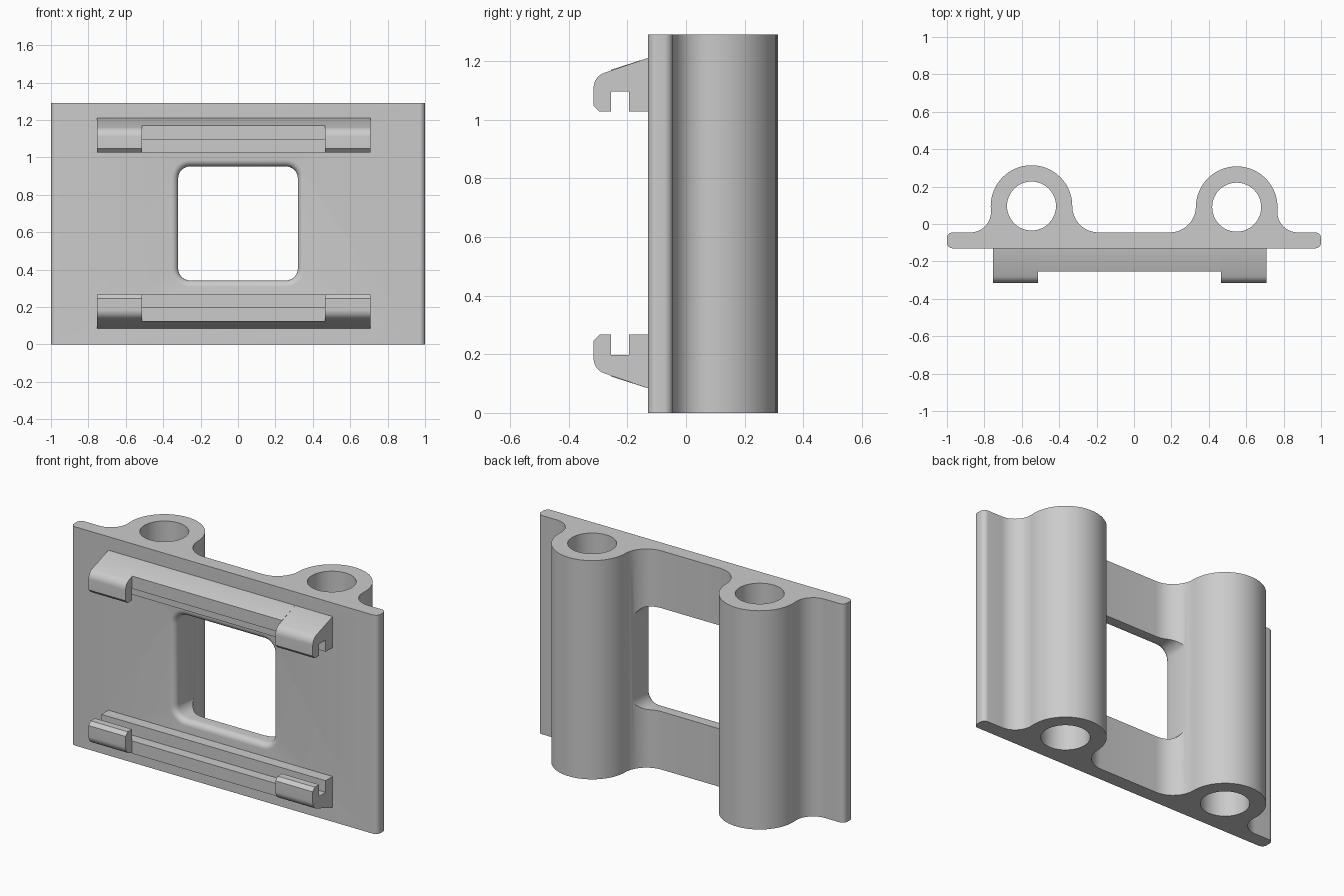
import bpy, bmesh
from math import pi, cos, sin, sqrt, atan2, radians

if "Cube" in bpy.data.objects:
    bpy.data.objects.remove(bpy.data.objects["Cube"])

HEIGHT = 1.29
FRONT, BACK = -0.13, -0.045          # faces of the plate
TUBE_R, BORE_R = 0.218, 0.131
TUBES = [(-0.548, 0.096), (0.549, 0.09)]

grey = bpy.data.materials.new("light_grey")
grey.use_nodes = True
grey.diffuse_color = (0.6, 0.6, 0.6, 1)
grey.node_tree.nodes["Principled BSDF"].inputs["Base Color"].default_value = (0.6, 0.6, 0.6, 1)


def arc(cx, cy, r, a0, a1, n):
    return [(cx + r * cos(a0 + (a1 - a0) * i / n), cy + r * sin(a0 + (a1 - a0) * i / n))
            for i in range(n + 1)]


def loft(name, rings):
    """Closed solid through a list of rings of 3D points."""
    bm = bmesh.new()
    loops = [[bm.verts.new(p) for p in ring] for ring in rings]
    n = len(loops[0])
    for a, b in zip(loops, loops[1:]):
        for i in range(n):
            bm.faces.new((a[i], a[(i + 1) % n], b[(i + 1) % n], b[i]))
    bm.faces.new(loops[0])
    bm.faces.new(loops[-1])
    bmesh.ops.recalc_face_normals(bm, faces=bm.faces)
    mesh = bpy.data.meshes.new(name)
    bm.to_mesh(mesh)
    bm.free()
    mesh.materials.append(grey)
    obj = bpy.data.objects.new(name, mesh)
    bpy.context.collection.objects.link(obj)
    return obj


def cut(target, cutter):
    mod = target.modifiers.new("cut", 'BOOLEAN')
    mod.operation, mod.solver, mod.object = 'DIFFERENCE', 'EXACT', cutter
    bpy.context.view_layer.objects.active = target
    bpy.ops.object.modifier_apply(modifier=mod.name)
    bpy.data.objects.remove(cutter)


def smooth(obj):
    bpy.ops.object.select_all(action='DESELECT')
    obj.select_set(True)
    bpy.context.view_layer.objects.active = obj
    bpy.ops.object.shade_smooth_by_angle(angle=radians(30))


def tube_bump(cx, cy, r_right, r_left):
    """Outline of one tube, from right to left, blended into the plate by two fillets."""
    def fillet(r, side):
        fy = BACK + r
        dx = sqrt((TUBE_R + r) ** 2 - (fy - cy) ** 2)
        return cx + side * dx, fy, atan2(fy - cy, dx)
    rx, ry, ra = fillet(r_right, 1)
    lx, ly, la = fillet(r_left, -1)
    return (arc(rx, ry, r_right, 1.5 * pi, pi + ra, 12)
            + arc(cx, cy, TUBE_R, ra, pi - la, 40)[1:-1]
            + arc(lx, ly, r_left, -la, -pi / 2, 12))


# Plate and tubes as one extruded outline
edge = 0.03
outline = (arc(-1 + edge, FRONT + edge, edge, pi, 1.5 * pi, 6)
           + arc(1 - edge, FRONT + edge, edge, 1.5 * pi, 2 * pi, 6)
           + arc(1 - edge, BACK - edge, edge, 0, pi / 2, 6)
           + tube_bump(*TUBES[1], 0.11, 0.14)
           + tube_bump(*TUBES[0], 0.14, 0.11)
           + arc(-1 + edge, BACK - edge, edge, pi / 2, pi, 6))
body = loft("plate_with_tubes", [[(x, y, z) for x, y in outline] for z in (0, HEIGHT)])

# Bores through the tubes
for cx, cy in TUBES:
    circle = arc(cx, cy, BORE_R, 0, 2 * pi, 48)[:-1]
    cut(body, loft("bore_cutter", [[(x, y, z) for x, y in circle] for z in (-0.1, HEIGHT + 0.1)]))


# Window with rounded corners and a rounded front rim
def window_ring(y, grow):
    r, w, h, zc = 0.065 + grow, 0.32 + grow, 0.305 + grow, 0.647
    pts = []
    for k, (sx, sz) in enumerate([(1, 1), (-1, 1), (-1, -1), (1, -1)]):
        pts += arc(sx * (w - r), zc + sz * (h - r), r, k * pi / 2, (k + 1) * pi / 2, 8)
    return [(x, y, z) for x, z in pts]


rim = 0.035
rings = [window_ring(FRONT - 0.1, rim)]
for i in range(7):
    a = i / 6 * pi / 2
    rings.append(window_ring(FRONT + rim * sin(a), rim * (1 - cos(a)) if i else rim))
    if i == 0:
        continue
    rings[-1] = window_ring(FRONT + rim * (1 - cos(a)), rim * (1 - sin(a)))
rings.append(window_ring(0.5, 0))
cut(body, loft("window_cutter", rings))
smooth(body)

# Hooked rails: section as (y, z), a plain channel wall plus a lip at each end
ROOT, LIP = FRONT + 0.01, -0.255
TOP, UNDER, SLOT, SHOULDER = 1.21, 1.027, 1.096, 1.17
rail = [(ROOT, TOP), (FRONT, TOP), (LIP, SHOULDER), (LIP, SLOT), (-0.195, SLOT),
        (-0.195, UNDER), (ROOT, UNDER)]
nose = arc(-0.262, 1.109, 0.053, 0.6 * pi, pi, 8)
hook = rail[:2] + nose + [(-0.315, 1.047), (-0.295, UNDER), (LIP, UNDER)] + rail[3:]


def bar(name, section, x0, x1, flip):
    place = lambda z: HEIGHT + 0.004 - z if flip else z
    smooth(loft(name, [[(x, y, place(z)) for y, z in section] for x in (x0, x1)]))


for where, flip in (("upper", False), ("lower", True)):
    bar(where + "_rail", rail, -0.513, 0.465, flip)
    bar(where + "_right_hook", hook, -0.755, -0.513, flip)
    bar(where + "_left_hook", hook, 0.465, 0.708, flip)
